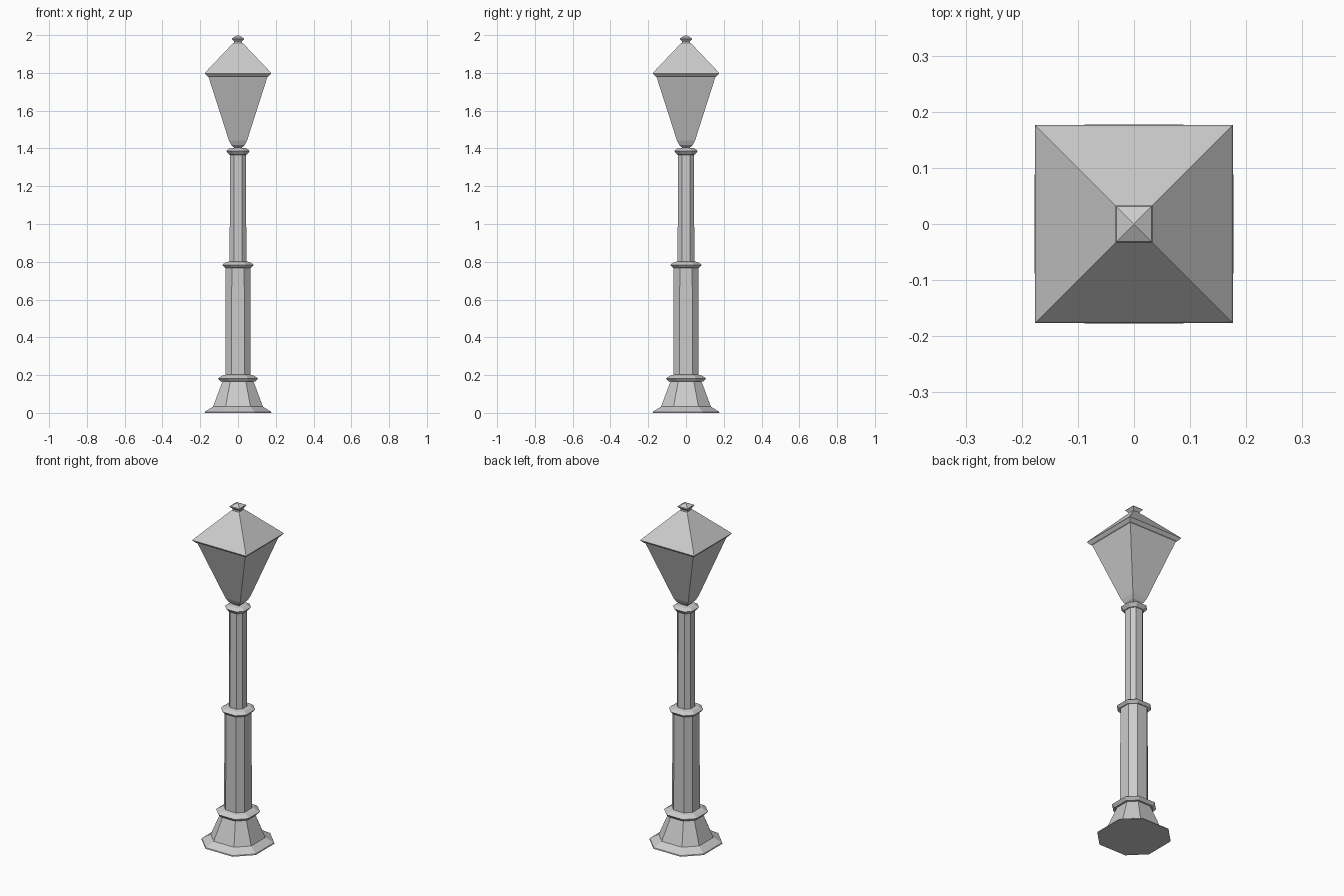
import bpy

if "Cube" in bpy.data.objects:
    bpy.data.objects.remove(bpy.data.objects["Cube"])

# Cross-sections of half-width 1: corner-cut square and plain square
OCT = [(1, -.5), (1, .5), (.5, 1), (-.5, 1), (-1, .5), (-1, -.5), (-.5, -1), (.5, -1)]
SQUARE = [(1, -1), (1, 1), (-1, 1), (-1, -1)]


def loft(name, section, profile):
    """Stack scaled copies of the section along z; profile is (half-width, z)."""
    n = len(section)
    verts = [(x * r, y * r, z) for r, z in profile for x, y in section]
    faces = [tuple(reversed(range(n))), tuple(range(len(verts) - n, len(verts)))]
    for k in range(len(profile) - 1):
        for i in range(n):
            j = (i + 1) % n
            faces.append((k * n + i, k * n + j, (k + 1) * n + j, (k + 1) * n + i))
    mesh = bpy.data.meshes.new(name)
    mesh.from_pydata(verts, [], faces)
    mesh.update()
    obj = bpy.data.objects.new(name, mesh)
    bpy.context.collection.objects.link(obj)
    return obj


# Post: flared foot, two shafts and three collars in one continuous profile
loft("post", OCT, [
    (.177, 0), (.175, .006), (.132, .033), (.083, .165),
    (.092, .166), (.106, .183), (.085, .197), (.067, .202),
    (.066, .768), (.070, .769), (.083, .784), (.066, .797), (.044, .802),
    (.043, 1.366), (.047, 1.367), (.063, 1.387), (.045, 1.4), (.02, 1.404)])

# Lantern body tapering down to a small foot
loft("lantern_body", SQUARE, [
    (.018, 1.395), (.022, 1.406), (.036, 1.418), (.048, 1.442), (.158, 1.785)])

# Pyramid roof with a thin eave
loft("roof", SQUARE, [
    (.156, 1.78), (.163, 1.783), (.176, 1.798), (.174, 1.802), (.030, 1.953), (.024, 1.958)])

# Finial: neck and pointed cap
loft("finial", SQUARE, [
    (.024, 1.952), (.021, 1.965), (.024, 1.97), (.033, 1.98), (.031, 1.984), (.001, 2.0)])
